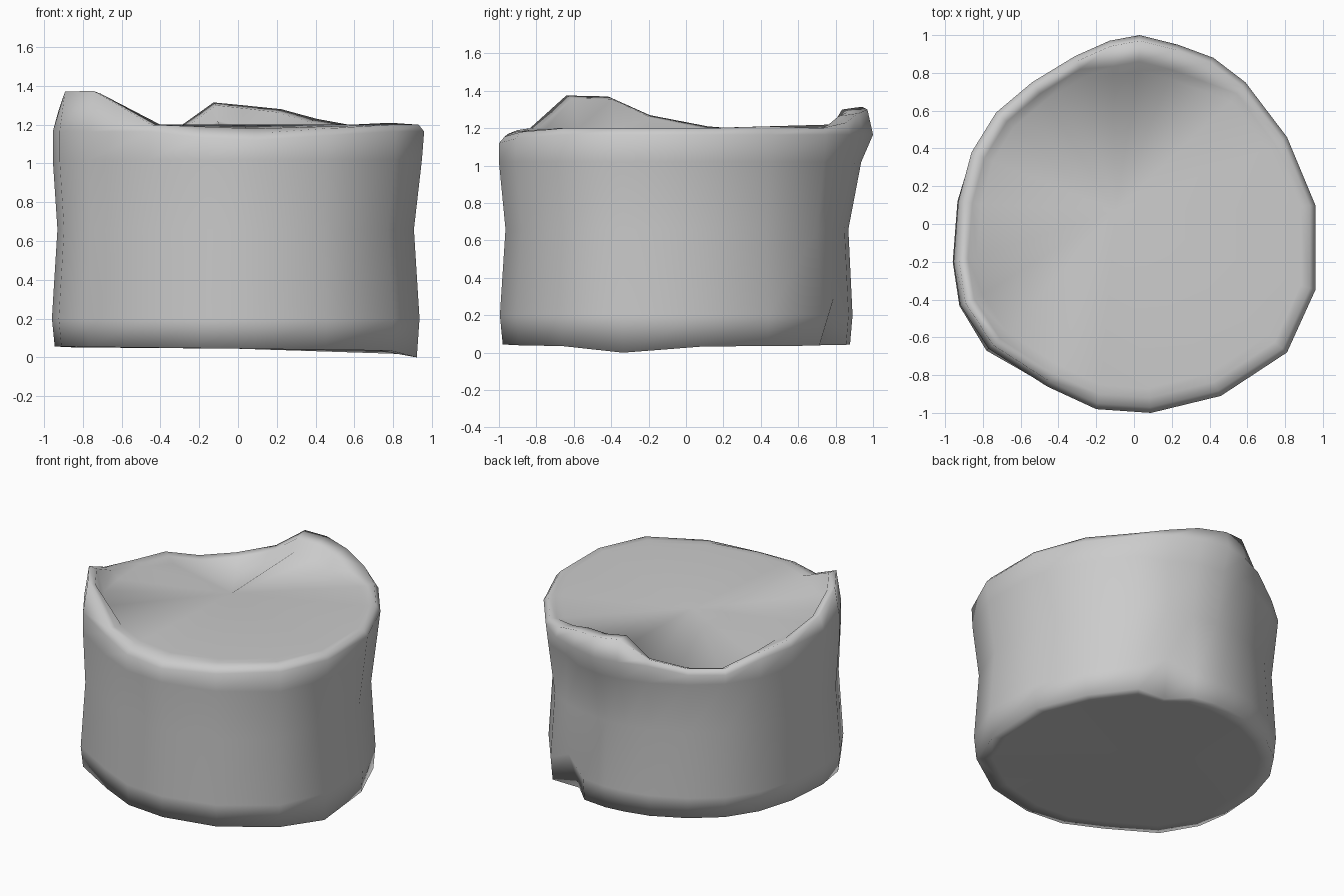
import bpy, bmesh
from mathutils import Vector

if "Cube" in bpy.data.objects:
    bpy.data.objects.remove(bpy.data.objects["Cube"])

# Outline columns, anticlockwise: x, y, lip height, inner floor height, lower-wall scale
COLS = [
    (0.96, 0.10, 1.20, 1.20, 0.97), (0.81, 0.46, 1.21, 1.20, 0.97),
    (0.59, 0.75, 1.20, 1.19, 0.97), (0.42, 0.88, 1.23, 1.18, 0.87),
    (0.23, 0.95, 1.28, 1.18, 0.92), (0.03, 1.00, 1.30, 1.19, 0.895),
    (-0.13, 0.97, 1.315, 1.22, 0.91), (-0.31, 0.89, 1.19, 1.11, 0.95),
    (-0.54, 0.75, 1.13, 1.05, 0.98), (-0.73, 0.59, 1.12, 1.06, 0.99),
    (-0.86, 0.38, 1.19, 1.14, 1.00), (-0.93, 0.12, 1.21, 1.19, 1.01),
    (-0.955, -0.20, 1.27, 1.20, 1.01), (-0.92, -0.43, 1.37, 1.20, 1.01),
    (-0.77, -0.66, 1.375, 1.20, 1.02), (-0.46, -0.86, 1.20, 1.20, 1.00),
    (-0.20, -0.98, 1.17, 1.19, 1.00), (0.09, -1.00, 1.155, 1.18, 1.00),
    (0.46, -0.91, 1.18, 1.19, 1.00), (0.81, -0.68, 1.20, 1.20, 0.99),
    (0.96, -0.35, 1.20, 1.20, 0.98),
]
FOOT = len(COLS) - 1   # lowest corner
DENT = 3               # fold in the back wall
n = len(COLS)

bm = bmesh.new()


def ring(fn):
    return [bm.verts.new(fn(i, *c)) for i, c in enumerate(COLS)]


def at(x, y, s, z):
    return Vector((x * s, y * s, z))


def base_z(i, x):
    return 0.0 if i == FOOT else 0.045 - 0.012 * x


def waist(i, s):
    return s - 0.035 if s > 0.93 else 0.91 if i == DENT else s * 0.97


def lip_in(i):
    return 0.86 if 3 <= i <= 6 else 0.92


# Underside, wall, lip and the foot of the inner step
rings = [
    ring(lambda i, x, y, h, f, s: at(x, y, s * 0.88, base_z(i, x) * 0.6 + 0.018)),
    ring(lambda i, x, y, h, f, s: at(x, y, s * (0.94 if i == DENT else 0.98), base_z(i, x))),
    ring(lambda i, x, y, h, f, s: at(x, y, 0.90 if i == DENT else s * 0.995,
                                     0.30 if i == DENT else 0.20)),
    ring(lambda i, x, y, h, f, s: at(x, y, waist(i, s), 0.66)),
    ring(lambda i, x, y, h, f, s: at(x, y, 1 - (1 - min(s, 1)) * 0.6, 1.02)),
    ring(lambda i, x, y, h, f, s: at(x, y, 1.0, min(h, 1.20) - 0.035)),
    ring(lambda i, x, y, h, f, s: at(x, y, 0.97, h)),
    ring(lambda i, x, y, h, f, s: at(x, y, lip_in(i), max(f, h - 0.015))),
    ring(lambda i, x, y, h, f, s: at(x, y, lip_in(i) - 0.05, f)),
]
for a, b in zip(rings, rings[1:]):
    for i in range(n):
        j = (i + 1) % n
        bm.faces.new((a[i], a[j], b[j], b[i]))

# Top fan and flat underside fan
top = bm.verts.new((-0.10, 0.07, 1.20))
under = bm.verts.new((0, 0, 0.045))
for i in range(n):
    j = (i + 1) % n
    bm.faces.new((rings[-1][i], rings[-1][j], top))
    bm.faces.new((rings[0][j], rings[0][i], under))

for f in bm.faces:
    f.smooth = True
mesh = bpy.data.meshes.new("stump_block")
bm.to_mesh(mesh)
bm.free()
block = bpy.data.objects.new("stump_block", mesh)
bpy.context.collection.objects.link(block)
